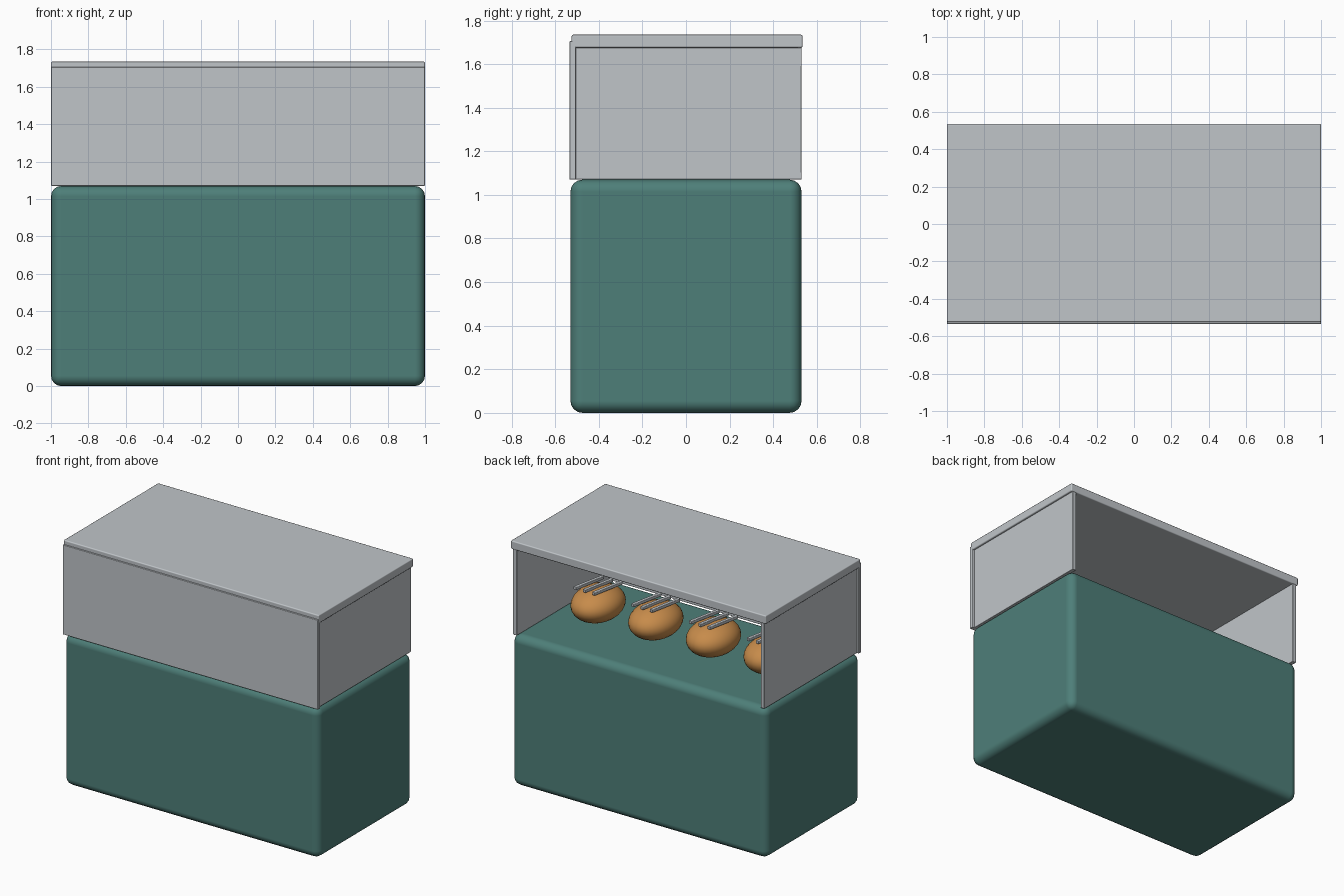
import bpy
import math

if "Cube" in bpy.data.objects:
    bpy.data.objects.remove(bpy.data.objects["Cube"])


def material(name, rgb):
    m = bpy.data.materials.new(name)
    m.diffuse_color = (*rgb, 1.0)
    m.use_nodes = True
    m.node_tree.nodes["Principled BSDF"].inputs["Base Color"].default_value = m.diffuse_color
    return m


GREEN = material("teal green", (0.076, 0.212, 0.191))
GREY = material("pale grey", (0.527, 0.558, 0.584))
CRUST = material("golden crust", (0.57, 0.26, 0.07))


def box(name, lo, hi, mat, bevel=0.0, segments=2, turn=0.0):
    """Axis-aligned box between two corners, with rounded edges."""
    bpy.ops.mesh.primitive_cube_add(size=1)
    ob = bpy.context.object
    ob.name = name
    ob.scale = [b - a for a, b in zip(lo, hi)]
    bpy.ops.object.transform_apply(location=False, rotation=False, scale=True)
    ob.location = [(a + b) / 2 for a, b in zip(lo, hi)]
    ob.rotation_euler.z = turn
    ob.data.materials.append(mat)
    if bevel:
        bpy.ops.object.shade_smooth_by_angle(angle=math.radians(40))
        mod = ob.modifiers.new("rounded edges", 'BEVEL')
        mod.width = bevel
        mod.segments = segments
        mod.harden_normals = True
    return ob


# Counter body
box("counter_body", (-1, -0.53, 0), (1, 0.53, 1.07), GREEN, 0.055, 4)

# Display case: open at the back
box("case_roof", (-1, -0.525, 1.675), (1, 0.535, 1.735), GREY, 0.008)
box("case_front", (-1, -0.535, 1.07), (1, -0.505, 1.705), GREY, 0.004)
for side, label in ((-1, "left"), (1, "right")):
    x0, x1 = sorted((side * 0.955, side * 0.985))
    box("case_side_" + label, (x0, -0.51, 1.07), (x1, 0.53, 1.68), GREY, 0.004)

# Row of loaves, each with three slanted strips on top
for i in range(4):
    x, y = -0.678 + 0.452 * i, 0.015
    bpy.ops.mesh.primitive_uv_sphere_add(segments=32, ring_count=16, radius=1,
                                         location=(x, y, 1.182))
    loaf = bpy.context.object
    loaf.name = f"loaf_{i + 1}"
    loaf.scale = (0.163, 0.205, 0.117)
    loaf.data.materials.append(CRUST)
    bpy.ops.object.shade_smooth()
    for j in (-1, 0, 1):
        cx = x + 0.073 * j
        box(f"loaf_strip_{i + 1}_{j + 2}",
            (cx - 0.012, y - 0.125, 1.293), (cx + 0.012, y + 0.125, 1.315),
            GREY, 0.003, 1, turn=-0.2)
